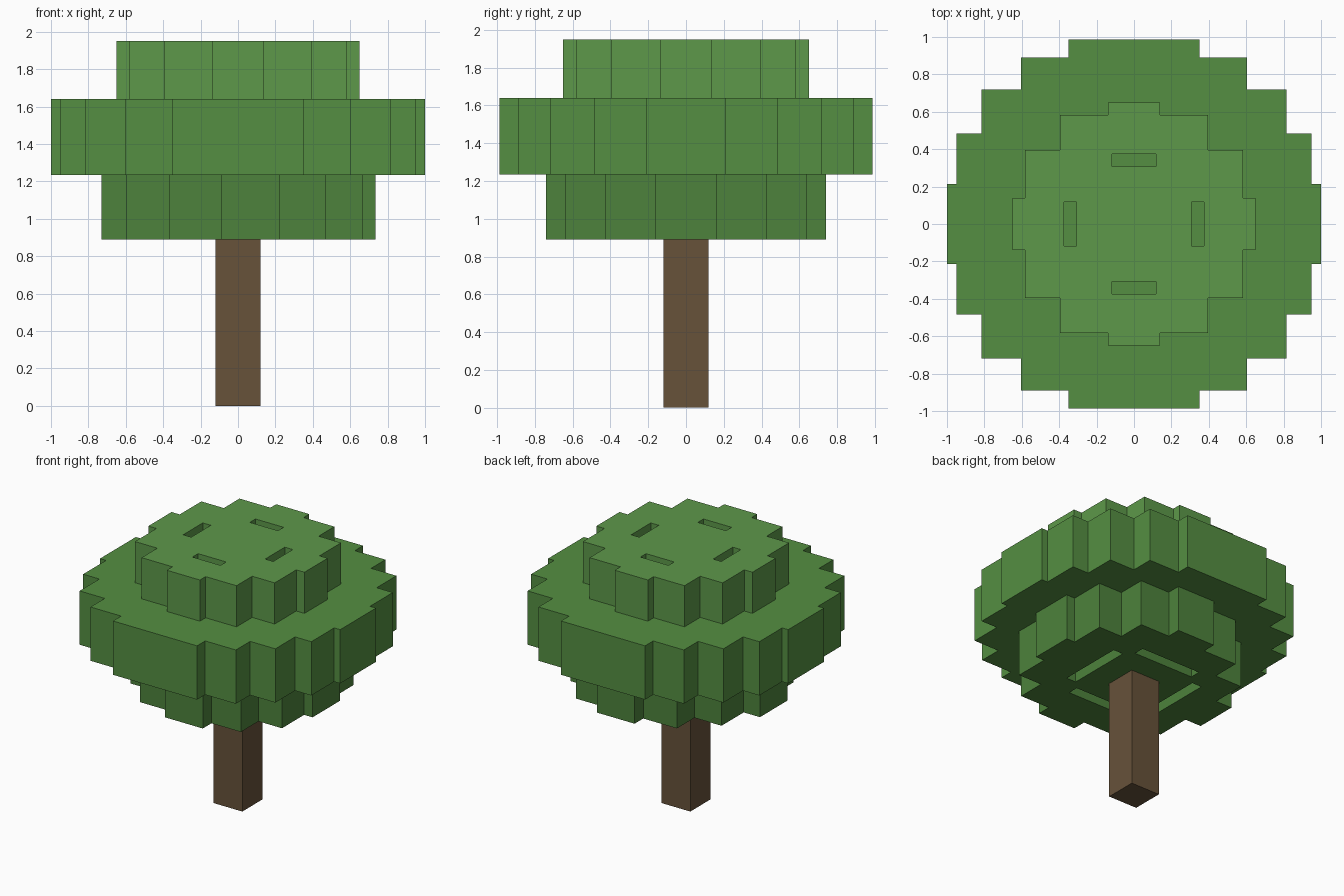
import bpy

if "Cube" in bpy.data.objects:
    bpy.data.objects.remove(bpy.data.objects["Cube"])


def material(name, rgb):
    m = bpy.data.materials.new(name)
    m.diffuse_color = (*rgb, 1)
    m.use_nodes = True
    m.node_tree.nodes["Principled BSDF"].inputs["Base Color"].default_value = m.diffuse_color
    return m


def stepped_outline(boxes):
    """Outline of crossed rectangles (x0, x1, half_y), from narrow/deep to wide/shallow."""
    right, left = [], []
    for i, (x0, x1, hy) in enumerate(boxes):
        nxt = boxes[i + 1][2] if i + 1 < len(boxes) else 0
        right += [(x1, hy)] + ([(x1, nxt)] if nxt else [])
        left += [(x0, hy)] + ([(x0, nxt)] if nxt else [])
    flip = lambda pts: [(x, -y) for x, y in pts]
    return right + flip(right)[::-1] + flip(left) + left[::-1]


def rect(x0, x1, y0, y1):
    return [(x0, y0), (x1, y0), (x1, y1), (x0, y1)]


def slots(half, near, far, cx=0):
    """Four slots around the centre."""
    return [rect(cx - half, cx + half, near, far), rect(cx - half, cx + half, -far, -near),
            rect(cx + near, cx + far, -half, half), rect(cx - far, cx - near, -half, half)]


def slab(name, loops, z0, z1, mat):
    """Filled flat curve (first loop outer, others holes) extruded to a mesh."""
    cu = bpy.data.curves.new(name, 'CURVE')
    cu.dimensions, cu.fill_mode = '2D', 'BOTH'
    cu.extrude = (z1 - z0) / 2
    for pts in loops:
        s = cu.splines.new('POLY')
        s.points.add(len(pts) - 1)
        for p, (x, y) in zip(s.points, pts):
            p.co = (x, y, 0, 1)
        s.use_cyclic_u = True
        s.use_smooth = False
    ob = bpy.data.objects.new(name, cu)
    bpy.context.collection.objects.link(ob)
    ob.location.z = (z0 + z1) / 2
    bpy.ops.object.select_all(action='DESELECT')
    ob.select_set(True)
    bpy.context.view_layer.objects.active = ob
    bpy.ops.object.convert(target='MESH')
    ob = bpy.context.view_layer.objects.active
    ob.data.materials.clear()
    ob.data.materials.append(mat)
    return ob


def symmetric(*pairs):
    return [(-x, x, y) for x, y in pairs]


bark = material("bark", (0.135, 0.085, 0.042))
leaf_low = material("leaf_low", (0.075, 0.225, 0.045))
leaf_mid = material("leaf_mid", (0.09, 0.275, 0.054))
leaf_top = material("leaf_top", (0.11, 0.315, 0.068))

# Trunk
slab("trunk", [rect(-0.12, 0.12, -0.12, 0.12)], 0, 0.89, bark)

# Lower foliage, slightly off centre
low = [(-0.09, 0.225, 0.74), (-0.37, 0.47, 0.637), (-0.595, 0.665, 0.427), (-0.73, 0.735, 0.163)]
slab("lower_foliage", [stepped_outline(low)] + slots(0.25, 0.31, 0.39), 0.89, 1.235, leaf_low)

# Middle foliage
mid = symmetric((0.35, 0.987), (0.605, 0.89), (0.815, 0.72), (0.95, 0.485), (1.0, 0.213))
slab("middle_foliage", [stepped_outline(mid)], 1.235, 1.64, leaf_mid)

# Upper foliage with four slots
top = symmetric((0.138, 0.65), (0.395, 0.582), (0.582, 0.395), (0.65, 0.138))
slab("upper_foliage", [stepped_outline(top)] + slots(0.117, 0.308, 0.375), 1.64, 1.95, leaf_top)
